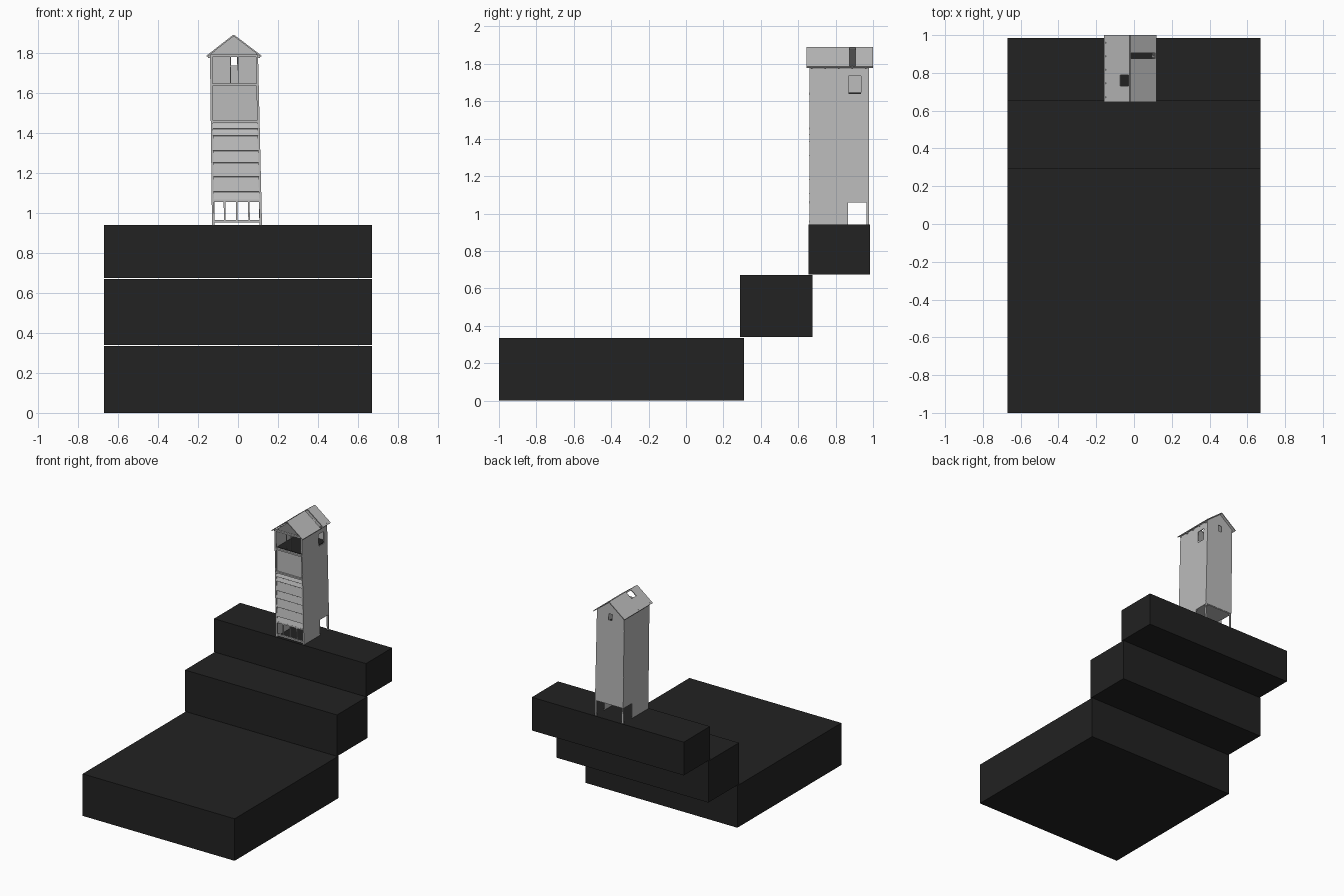
import bpy
from mathutils import Vector

if "Cube" in bpy.data.objects:
    bpy.data.objects.remove(bpy.data.objects["Cube"])


def material(name, v):
    m = bpy.data.materials.new(name)
    m.diffuse_color = (v, v, v, 1)
    m.use_nodes = True
    m.node_tree.nodes["Principled BSDF"].inputs["Base Color"].default_value = m.diffuse_color
    return m


BLACK = material("charcoal block", 0.016)
GREY = material("light grey card", 0.5)


def warp(p):
    # the tower leans a little to the left and narrows upward
    t = (p[2] - 0.94) / 0.85
    return (p[0] * (1 - 0.04 * t) - 0.005 - 0.015 * t, p[1], p[2])


def mesh(name, verts, faces, mat):
    me = bpy.data.meshes.new(name)
    me.from_pydata(verts, [], faces)
    me.materials.append(mat)
    ob = bpy.data.objects.new(name, me)
    bpy.context.collection.objects.link(ob)
    return ob


def box(name, x, y, z, mat=GREY, lean=True):
    verts = [(a, b, c) for c in z for b in y for a in x]
    if lean:
        verts = [warp(p) for p in verts]
    faces = [(0, 2, 3, 1), (4, 5, 7, 6), (0, 1, 5, 4),
             (2, 6, 7, 3), (0, 4, 6, 2), (1, 3, 7, 5)]
    return mesh(name, verts, faces, mat)


def panel(name, origin, U, V, u, v, holes=(), thick=0.006):
    # flat sheet with rectangular openings, thickened both ways
    origin, U, V = Vector(origin), Vector(U), Vector(V)
    us = sorted(set(list(u) + [c for h in holes for c in h[:2]]))
    vs = sorted(set(list(v) + [c for h in holes for c in h[2:]]))
    n = len(us)
    verts = [warp(origin + U * a + V * b) for b in vs for a in us]
    faces = []
    for j in range(len(vs) - 1):
        for i in range(n - 1):
            a, b = (us[i] + us[i + 1]) / 2, (vs[j] + vs[j + 1]) / 2
            if not any(h[0] < a < h[1] and h[2] < b < h[3] for h in holes):
                k = j * n + i
                faces.append((k, k + 1, k + n + 1, k + n))
    ob = mesh(name, verts, faces, GREY)
    mod = ob.modifiers.new("thickness", 'SOLIDIFY')
    mod.thickness, mod.offset = thick, 0
    return ob


# Stepped base blocks
X = (-0.67, 0.67)
box("lower_block", X, (-1.0, 0.31), (0.0, 0.335), BLACK, False)
box("middle_block", X, (0.29, 0.675), (0.34, 0.67), BLACK, False)
box("upper_block", X, (0.655, 0.985), (0.675, 0.94), BLACK, False)

# Side walls with porch openings and one window
porch = (0.865, 0.966, 0.94, 1.06)
panel("right_wall", (0.122, 0, 0), (0, 1, 0), (0, 0, 1), (0.663, 0.976),
      (0.94, 1.785), [porch, (0.87, 0.935, 1.64, 1.735)])
panel("left_wall", (-0.122, 0, 0), (0, 1, 0), (0, 0, 1), (0.663, 0.976),
      (0.94, 1.785), [porch])

# Back wall, gable and porch posts
panel("back_wall", (0, 0.976, 0), (1, 0, 0), (0, 0, 1), (-0.125, 0.125),
      (1.065, 1.79), [(-0.016, 0.016, 1.735, 1.785)])
g = [(-0.125, 1.79), (0.125, 1.79), (0, 1.883)]
mesh("back_gable", [warp((x, y, z)) for y in (0.973, 0.979) for x, z in g],
     [(0, 1, 2), (5, 4, 3), (0, 3, 4, 1), (1, 4, 5, 2), (2, 5, 3, 0)], GREY)
for x in (-0.118, 0.118):
    box("porch_post", (x - 0.006, x + 0.006), (0.966, 0.978), (0.94, 1.065))
box("porch_ceiling", (-0.122, 0.122), (0.67, 0.976), (1.06, 1.07))
box("attic_floor", (-0.119, 0.119), (0.68, 0.972), (1.64, 1.646), BLACK)

# Front frame: corner posts, floor beams, window bars
for x in (-0.119, 0.119):
    box("front_post", (x - 0.006, x + 0.006), (0.66, 0.674), (0.94, 1.79))
for z in (0.957, 1.06, 1.455, 1.64, 1.785):
    box("front_beam", (-0.122, 0.122), (0.658, 0.674), (z - 0.006, z + 0.006))
for x in (-0.061, 0.0, 0.061):
    box("window_bar", (x - 0.004, x + 0.004), (0.662, 0.67), (0.96, 1.056))
for x in (-0.02, 0.02):
    box("attic_bar", (x - 0.002, x + 0.002), (0.664, 0.67), (1.645, 1.78))

# Front infill panel and overlapping slats
panel("front_panel", (0, 0.674, 0), (1, 0, 0), (0, 0, 1), (-0.12, 0.12),
      (1.06, 1.64), thick=0.004)
levels = [1.065, 1.105, 1.18, 1.25, 1.31, 1.385, 1.42, 1.452]
for lo, hi in zip(levels, levels[1:]):
    panel("front_slat", (0, 0.66, lo), (1, 0, 0), (0, 0.010, hi - lo - 0.006),
          (-0.115, 0.115), (0, 1), thick=0.003)

# Roof slopes: skylight on the left, long slot on the right
for name, s, hole in (("left_roof", -1, (0.73, 0.79, 0.04, 0.37)),
                      ("right_roof", 1, (0.875, 0.905, 0.02, 0.96))):
    panel(name, (0, 0, 1.887), (0, 1, 0), (s * 0.142, 0, -0.105),
          (0.645, 1.0), (0, 1), [hole], 0.007)

# Rafter tails under the eaves
for x in (-0.129, 0.129):
    for i in range(5):
        y = 0.672 + i * 0.072
        box("rafter_tail", (x - 0.006, x + 0.006), (y - 0.004, y + 0.004),
            (1.773, 1.792))
